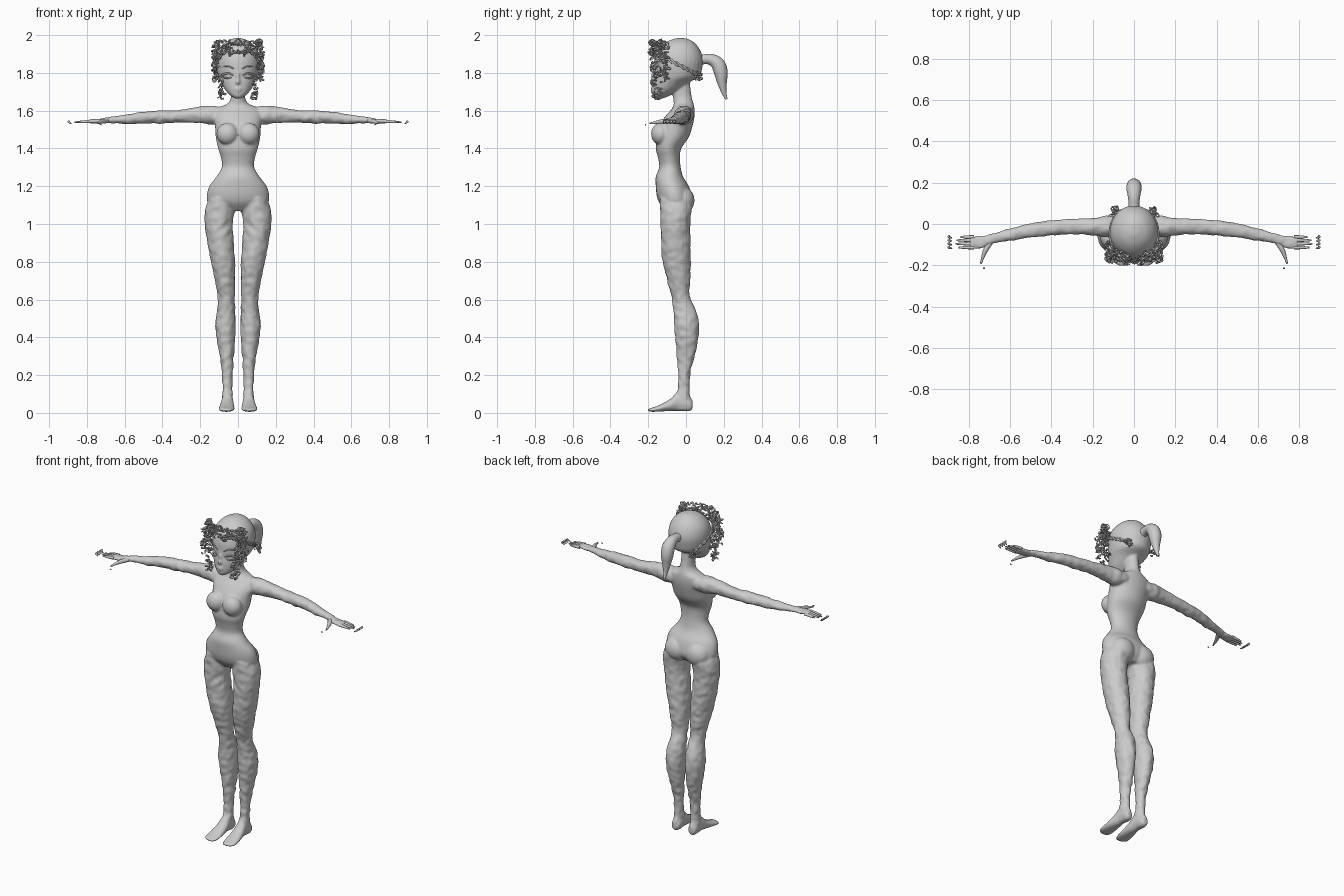
import bpy, bmesh, math, random
from mathutils import Vector, Matrix, noise

random.seed(4)
SIDES = (1, -1)


def link(name, mesh):
    ob = bpy.data.objects.new(name, mesh)
    bpy.context.collection.objects.link(ob)
    return ob


def spline(rows, steps):
    """Catmull-Rom interpolation of section rows."""
    out, n = [], len(rows)
    for i in range(n - 1):
        p = [rows[max(0, min(n - 1, i + k))] for k in (-1, 0, 1, 2)]
        for s in range(steps):
            t = s / steps
            out.append([0.5 * (2 * b + (c - a) * t + (2 * a - 5 * b + 4 * c - d) * t * t
                               + (3 * b - a - 3 * c + d) * t ** 3) for a, b, c, d in zip(*p)])
    out.append(list(rows[-1]))
    return out


def loft(bm, axis, rows, side=1, bump=0.0, steps=6, seg=28):
    """Oval sections (position, u0, u1, v0, v1) skinned along an axis."""
    rings = []
    for t, u0, u1, v0, v1 in spline(rows, steps):
        ring = []
        for k in range(seg):
            a = 2 * math.pi * k / seg
            u = (u0 + u1) / 2 + (u1 - u0) / 2 * math.cos(a)
            v = (v0 + v1) / 2 + (v1 - v0) / 2 * math.sin(a)
            co = Vector({'z': (u, v, t), 'x': (t, u, v), 'y': (u, t, v)}[axis])
            if bump:
                co += noise.noise_vector(co * 32) * bump
            co.x *= side
            ring.append(bm.verts.new(co))
        rings.append(ring)
    faces = [bm.faces.new(rings[0]), bm.faces.new(rings[-1])]
    for r, q in zip(rings, rings[1:]):
        for k in range(seg):
            j = (k + 1) % seg
            faces.append(bm.faces.new((r[k], r[j], q[j], q[k])))
    bmesh.ops.recalc_face_normals(bm, faces=faces)


def ball(bm, c, r):
    bmesh.ops.create_uvsphere(bm, u_segments=24, v_segments=16, radius=1,
                              matrix=Matrix.LocRotScale(Vector(c), None, Vector(r)))


def tubes(name, paths, res=3):
    """Rounded tubes; each path is a list of (x, y, z, radius)."""
    cu = bpy.data.curves.new(name, 'CURVE')
    cu.dimensions = '3D'
    cu.bevel_depth = 1.0
    cu.bevel_resolution = res
    cu.use_fill_caps = True
    for path in paths:
        sp = cu.splines.new('POLY')
        pts = spline(path, 4)
        sp.points.add(len(pts) - 1)
        for p, (x, y, z, r) in zip(sp.points, pts):
            p.co = (x, y, z, 1)
            p.radius = r
        sp.use_smooth = True
    return link(name, cu)


def flip(path, s):
    return [(x * s, y, z, r) for x, y, z, r in path]


body = bmesh.new()

# torso and neck
loft(body, 'z', [
    (1.07, -.07, .07, -.105, .0), (1.11, -.155, .155, -.14, .03), (1.15, -.165, .165, -.155, .03),
    (1.20, -.152, .152, -.16, .015), (1.25, -.115, .115, -.16, -.015), (1.30, -.086, .086, -.142, -.028),
    (1.35, -.09, .09, -.148, -.032), (1.40, -.105, .105, -.16, -.025), (1.46, -.118, .118, -.155, .015),
    (1.52, -.122, .122, -.142, .035), (1.57, -.13, .13, -.11, .045), (1.61, -.115, .115, -.075, .045),
    (1.635, -.06, .06, -.065, .04), (1.66, -.04, .04, -.068, .033), (1.70, -.036, .036, -.07, .026),
    (1.76, -.036, .036, -.08, .02)])

# head
loft(body, 'z', [
    (1.664, -.015, .015, -.165, -.125), (1.68, -.04, .04, -.178, -.085), (1.71, -.068, .068, -.179, -.04),
    (1.75, -.09, .09, -.177, .015), (1.78, -.105, .105, -.172, .07), (1.82, -.114, .114, -.172, .085),
    (1.87, -.117, .117, -.167, .09), (1.92, -.104, .104, -.147, .075), (1.96, -.07, .07, -.108, .045),
    (1.98, -.03, .03, -.065, .01), (1.984, -.008, .008, -.045, -.015)])

# nose and lips
ball(body, (0, -.178, 1.752), (.012, .017, .014))
ball(body, (0, -.174, 1.775), (.009, .012, .03))
ball(body, (0, -.175, 1.716), (.022, .012, .009))
ball(body, (0, -.173, 1.703), (.017, .012, .007))

for s in SIDES:
    # bust and buttocks
    ball(body, (s * .056, -.135, 1.477), (.058, .05, .058))
    ball(body, (s * .07, -.018, 1.125), (.076, .063, .072))
    # legs
    loft(body, 'z', [
        (1.14, .03, .15, -.14, .02), (1.08, .018, .174, -.137, .03), (1.0, .028, .176, -.135, .022),
        (.90, .022, .162, -.132, .024), (.80, .016, .143, -.124, .025), (.70, .015, .122, -.1, .023),
        (.62, .017, .108, -.078, .018), (.56, .017, .108, -.07, .045), (.50, .013, .118, -.064, .066),
        (.42, .013, .117, -.06, .068), (.32, .02, .1, -.052, .053), (.22, .027, .086, -.042, .025),
        (.14, .029, .082, -.042, .018), (.09, .028, .084, -.055, .024), (.05, .028, .085, -.06, .033),
        (.015, .036, .078, -.045, .025)], s, .006, 10)
    # feet
    loft(body, 'y', [
        (.034, .042, .074, .02, .05), (.015, .029, .084, .008, .08), (-.04, .026, .086, .01, .11),
        (-.08, .022, .093, .01, .076), (-.12, .019, .1, .008, .052), (-.16, .019, .104, .006, .034),
        (-.185, .024, .098, .006, .026), (-.202, .034, .075, .009, .02)], s)
    # arms and palms
    loft(body, 'x', [
        (.07, -.06, .04, 1.54, 1.61), (.13, -.064, .04, 1.525, 1.626), (.20, -.055, .03, 1.535, 1.622),
        (.30, -.05, .025, 1.538, 1.606), (.40, -.056, .018, 1.533, 1.6), (.50, -.066, .004, 1.531, 1.594),
        (.60, -.081, -.022, 1.53, 1.578), (.68, -.092, -.044, 1.535, 1.566), (.73, -.116, -.055, 1.533, 1.558),
        (.78, -.122, -.056, 1.534, 1.554), (.795, -.118, -.06, 1.537, 1.55)], s, .005, 8)

mesh = bpy.data.meshes.new("body")
body.to_mesh(mesh)
body.free()
ob = link("body", mesh)
rem = ob.modifiers.new("blend", 'REMESH')
rem.mode = 'VOXEL'
rem.voxel_size = .0065
rem.use_smooth_shade = True
sm = ob.modifiers.new("soften", 'SMOOTH')
sm.factor = .5
sm.iterations = 4

# fingers and thumbs, with broken tips
fingers = []
for s in SIDES:
    for y, end in ((-.114, .85), (-.096, .865), (-.079, .86), (-.063, .84)):
        fingers.append(flip([(.775, y, 1.544, .009), (.81, y, 1.542, .008), (end, y, 1.539, .004)], s))
        fingers.append(flip([(.882, y - .004, 1.531, .003), (.897, y, 1.541, .006),
                             (.893, y + .008, 1.545, .003)], s))
    fingers.append(flip([(.69, -.08, 1.547, .013), (.718, -.125, 1.543, .012),
                         (.732, -.16, 1.538, .008), (.742, -.192, 1.532, .004)], s))
    fingers.append(flip([(.722, -.214, 1.525, .003), (.732, -.214, 1.527, .003)], s))
tubes("fingers", fingers)

# ponytail
tubes("ponytail", [[(0, .06, 1.865, .03), (0, .095, 1.872, .026), (0, .135, 1.87, .03),
                    (0, .17, 1.845, .037), (0, .185, 1.80, .036), (0, .19, 1.755, .027),
                    (0, .2, 1.70, .014), (0, .214, 1.66, .006)]], 6)

# brows and lashes
lids = []
for s in SIDES:
    lids.append(flip([(.022, -.172, 1.822, .003), (.055, -.158, 1.836, .004), (.092, -.115, 1.828, .003)], s))
    lids.append(flip([(.025, -.171, 1.786, .003), (.05, -.163, 1.798, .005), (.078, -.144, 1.792, .005),
                      (.098, -.142, 1.783, .003)], s))
    lids.append(flip([(.035, -.168, 1.776, .003), (.06, -.16, 1.772, .004), (.092, -.15, 1.782, .004)], s))
tubes("brows_and_lashes", lids)

# braided hairband running from the forehead to behind the ears
band = []
for s in SIDES:
    for ph in (0, math.pi):
        path = []
        for i in range(25):
            t = i / 24
            a = math.radians(20 + 125 * t)
            path.append((.118 * math.sin(a), -.045 - .135 * math.cos(a),
                         1.93 - .15 * t + .007 * math.sin(ph + i * 1.3), .005))
        band.append(flip(path, s))
tubes("hairband", band, 2)


# loose broken curls framing the face: small random hooks
def hook(c, size):
    q = Matrix.Rotation(random.uniform(0, 6.3), 3, 'Z') @ Matrix.Rotation(random.uniform(0, 6.3), 3, 'X')
    span = random.uniform(2, 4.5)
    pts = []
    for i in range(5):
        a = span * i / 4
        p = Vector(c) + q @ Vector((size * math.cos(a), size * math.sin(a), size * .3 * i / 4))
        pts.append((p.x, p.y, p.z, random.uniform(.0025, .006)))
    return pts


curls = []
R = random.uniform
for i in range(48):
    # crown over the forehead
    a = R(0, 1.4)
    c = (.118 * math.sin(a), -.105 - .065 * math.cos(a) + R(-.02, .02), R(1.90, 1.965))
    curls.append((c, R(.009, .017)))
for i in range(60):
    # side locks
    z = R(1.76, 1.94)
    curls.append(((R(.108, .128), R(-.18, -.095), z), R(.008, .015)))
for i in range(18):
    # lower ringlets beside the jaw
    curls.append(((R(.075, .1), R(-.175, -.125), R(1.66, 1.76)), R(.006, .012)))
for i in range(10):
    # clusters behind the ears
    curls.append(((R(.085, .11), R(.04, .08), R(1.765, 1.80)), R(.008, .013)))
hooks = []
for c, size in curls:
    for s in SIDES:
        hooks.append(hook((c[0] * s, c[1], c[2]), size))
tubes("face_curls", hooks, 1)
